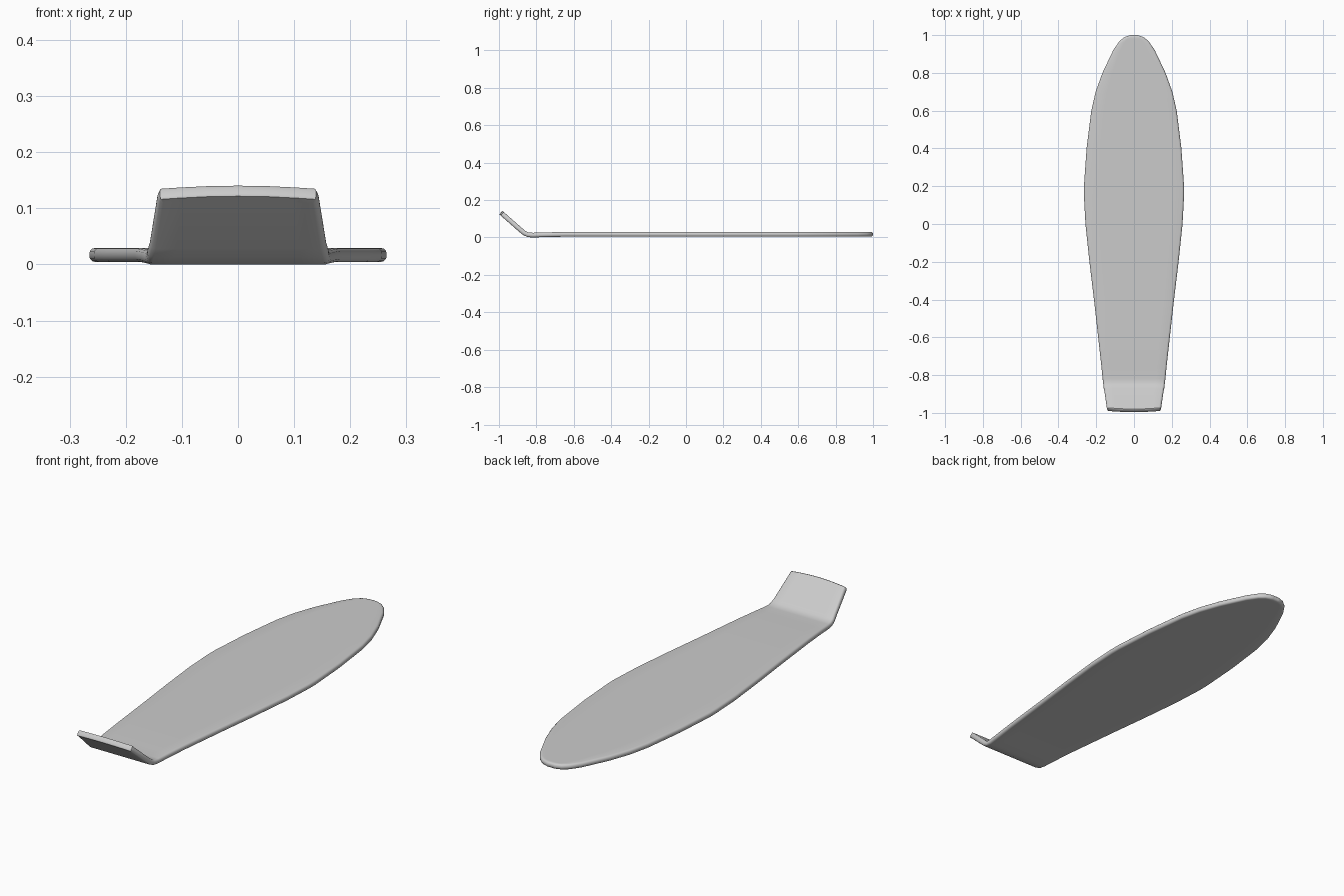
import bpy, bmesh, math
from mathutils import Vector

if "Cube" in bpy.data.objects:
    bpy.data.objects.remove(bpy.data.objects["Cube"])

# Centre line of the board seen from the side (y, z), nose to kicked-up tail
PATH = [Vector(p) for p in [(1, .0168), (-.65, .0168), (-.76, .0145), (-.82, .0125),
        (-.845, .0145), (-.865, .024), (-.882, .038), (-.99, .133)]]
S = [1.0]
for a, b in zip(PATH, PATH[1:]):
    S.append(S[-1] - (b - a).length)
END = S[-1]
NORMALS = []
for i in range(len(PATH)):
    d = Vector((0, 0))
    if i > 0:
        d += (PATH[i] - PATH[i - 1]).normalized()
    if i < len(PATH) - 1:
        d += (PATH[i + 1] - PATH[i]).normalized()
    d.normalize()
    NORMALS.append(Vector((d.y, -d.x)))


def bend(x, s, h):
    """Map flat board coordinates onto the bent centre line."""
    i = 0
    while i < len(S) - 2 and s < S[i + 1]:
        i += 1
    t = (s - S[i]) / (S[i + 1] - S[i])
    p = PATH[i].lerp(PATH[i + 1], t) + h * NORMALS[i].lerp(NORMALS[i + 1], t).normalized()
    return (x, p.x, p.y)


# Half width along the board's length
ROWS = [(1, .02), (.99, .05), (.967, .078), (.92, .11), (.8, .167), (.7, .203), (.6, .226),
        (.4, .251), (.2, .265), (.15, .265), (0, .257), (-.2, .236), (-.4, .212),
        (-.65, .184), (S[2], .172), (S[3], .166), (S[4], .163), (S[5], .161),
        (S[6], .157), (END + .018, .1435), (END + .009, .139)]
COLS = [-1, -.75, -.4, 0, .4, .75, 1]
NR, NC = len(ROWS), len(COLS)

# Boundary of the row/column grid, counter-clockwise from above
RING = [(i, 0) for i in range(NR)] + [(NR - 1, j) for j in range(1, NC)] \
    + [(i, NC - 1) for i in range(NR - 2, -1, -1)] + [(0, j) for j in range(NC - 2, 0, -1)]


def flat(i, j):
    s, w = ROWS[i]
    u = COLS[j]
    if i == NR - 1:
        s -= .009 * (1 - u * u)
    return Vector((w * u, s))


def inset_ring(d):
    pts = [flat(*k) for k in RING]
    out = {}
    for n, k in enumerate(RING):
        t = ((pts[n] - pts[n - 1]).normalized()
             + (pts[(n + 1) % len(pts)] - pts[n]).normalized()).normalized()
        amount = d * (.3 if k[0] == NR - 1 else 1)
        out[k] = pts[n] + Vector((-t.y, t.x)) * amount
    return out


# Rounded rim profile (inset, height)
HALF, R = .0125, .0105
arc = [(R * (1 - math.cos(a)), HALF - R + R * math.sin(a))
       for a in (math.radians(x) for x in (0, 30, 60, 90))]
profile = [(d, -h) for d, h in reversed(arc)] + arc

bm = bmesh.new()
rings = []
for d, h in profile:
    pos = inset_ring(d)
    rings.append(({k: bm.verts.new(bend(p.x, p.y, h)) for k, p in pos.items()}, pos, h))

# Rim
for (lo, _, _), (hi, _, _) in zip(rings, rings[1:]):
    for n, k in enumerate(RING):
        m = RING[(n + 1) % len(RING)]
        bm.faces.new((lo[k], lo[m], hi[m], hi[k]))

# Top and underside
for verts, pos, h in (rings[0], rings[-1]):
    for i in range(1, NR - 1):
        for j in range(1, NC - 1):
            p = pos[(i, 0)].lerp(pos[(i, NC - 1)], (COLS[j] + 1) / 2)
            verts[(i, j)] = bm.verts.new(bend(p.x, p.y, h))
    for i in range(NR - 1):
        for j in range(NC - 1):
            bm.faces.new((verts[(i, j)], verts[(i + 1, j)], verts[(i + 1, j + 1)], verts[(i, j + 1)]))

bmesh.ops.recalc_face_normals(bm, faces=bm.faces)
mesh = bpy.data.meshes.new("board_deck")
bm.to_mesh(mesh)
bm.free()
deck = bpy.data.objects.new("board_deck", mesh)
bpy.context.collection.objects.link(deck)
bpy.context.view_layer.objects.active = deck
deck.select_set(True)
bpy.ops.object.shade_smooth_by_angle(angle=math.radians(35))
